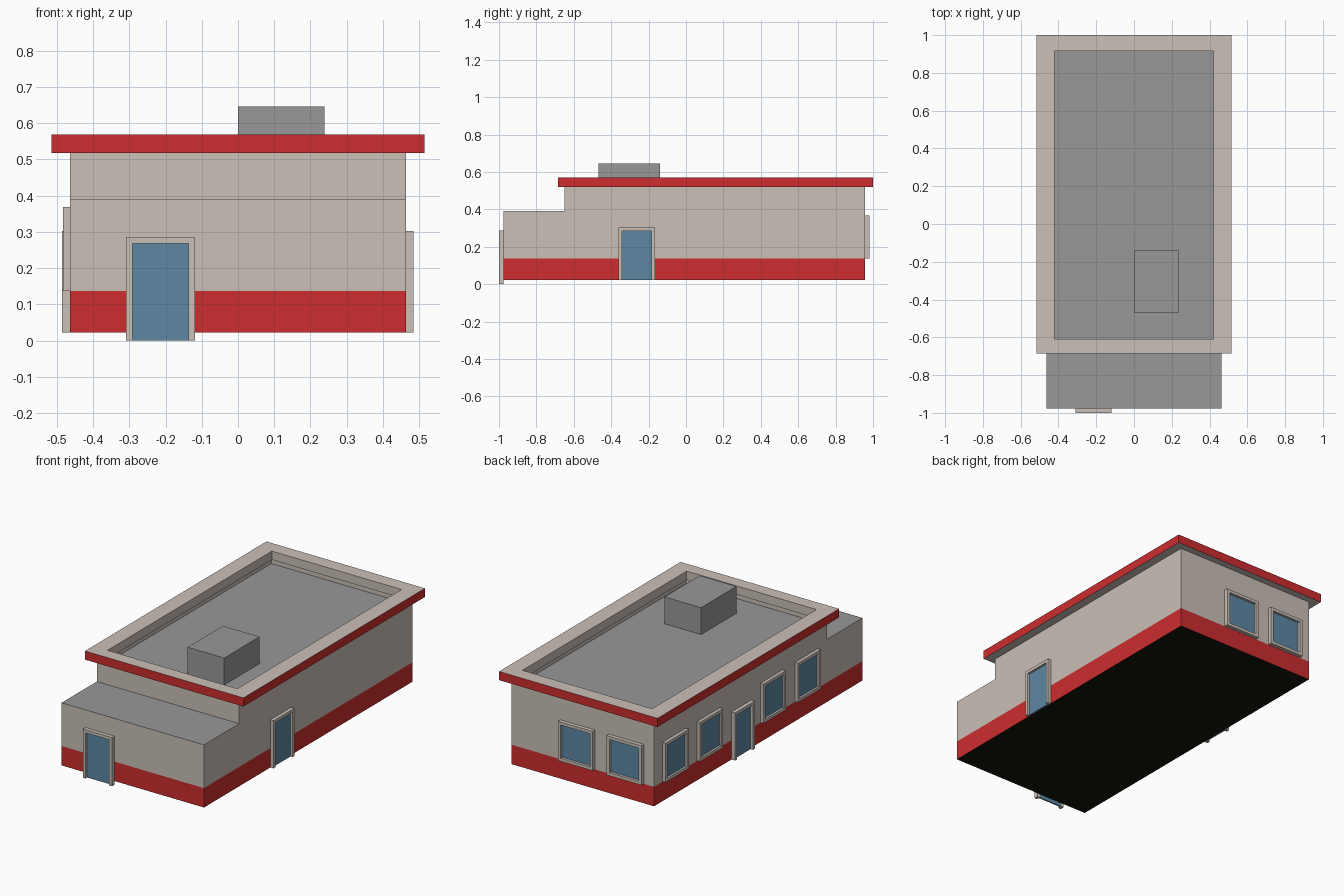
import bpy, bmesh
from mathutils import Vector

if "Cube" in bpy.data.objects:
    bpy.data.objects.remove(bpy.data.objects["Cube"])


def mat(name, col):
    m = bpy.data.materials.new(name)
    m.diffuse_color = (*col, 1)
    m.use_nodes = True
    m.node_tree.nodes["Principled BSDF"].inputs["Base Color"].default_value = m.diffuse_color
    return m


BEIGE = mat("beige_wall", (0.59, 0.525, 0.475))
RED = mat("red_paint", (0.61, 0.026, 0.028))
GRAY = mat("gray_roof", (0.314, 0.314, 0.314))
BLUE = mat("blue_glass", (0.112, 0.246, 0.376))
BLACK = mat("black_underside", (0.006, 0.006, 0.003))

# wall planes and heights
X, YF, YB, STEP = 0.463, -0.977, 0.958, -0.65
Z0, BAND, LOW, HIGH = 0.022, 0.136, 0.39, 0.519


def finish(name, bm, mats):
    bmesh.ops.recalc_face_normals(bm, faces=bm.faces)
    me = bpy.data.meshes.new(name)
    bm.to_mesh(me)
    bm.free()
    for m in mats:
        me.materials.append(m)
    ob = bpy.data.objects.new(name, me)
    bpy.context.collection.objects.link(ob)
    return ob


def box(name, lo, hi, m):
    bm = bmesh.new()
    bmesh.ops.create_cube(bm, size=1)
    for v in bm.verts:
        v.co = Vector([lo[i] if v.co[i] < 0 else hi[i] for i in range(3)])
    return finish(name, bm, [m])


def frame(name, outer, inner, w0, w1, place, mats, closed=True):
    """Border between two 4-point paths, from depth w0 to w1."""
    bm = bmesh.new()
    secs = [[bm.verts.new(place(*p, w)) for p, w in ((o, w0), (o, w1), (i, w1), (i, w0))]
            for o, i in zip(outer, inner)]
    n = len(secs)
    for k in range(n if closed else n - 1):
        a, b = secs[k], secs[(k + 1) % n]
        for j in range(4):
            bm.faces.new((a[j], a[(j + 1) % 4], b[(j + 1) % 4], b[j]))
    if not closed:
        bm.faces.new(secs[0])
        bm.faces.new(secs[-1])
    return finish(name, bm, mats)


def rect(u0, u1, v0, v1):
    return [(u0, v0), (u0, v1), (u1, v1), (u1, v0)]


# Building shell: stepped side profile, recessed main roof, painted by height
bm = bmesh.new()
prof = [(YF, Z0), (YF, LOW), (STEP, LOW), (STEP, HIGH), (YB, HIGH), (YB, Z0)]
f = bm.faces.new([bm.verts.new((-X, y, z)) for y, z in prof])
ext = bmesh.ops.extrude_face_region(bm, geom=[f])
bmesh.ops.translate(bm, vec=(2 * X, 0, 0),
                    verts=[g for g in ext["geom"] if isinstance(g, bmesh.types.BMVert)])
bmesh.ops.recalc_face_normals(bm, faces=bm.faces)
bmesh.ops.bisect_plane(bm, geom=bm.verts[:] + bm.edges[:] + bm.faces[:],
                       plane_co=(0, 0, BAND), plane_no=(0, 0, 1))
top = max(bm.faces, key=lambda q: q.calc_center_median().z)
bmesh.ops.inset_individual(bm, faces=[top], thickness=0.041)
ext = bmesh.ops.extrude_discrete_faces(bm, faces=[top])
floor = ext["faces"][0]
bmesh.ops.translate(bm, vec=(0, 0, -0.031), verts=floor.verts)
bm.normal_update()
for f in bm.faces:
    c = f.calc_center_median()
    if f.normal.z < -0.9:
        f.material_index = 3
    elif f.normal.z > 0.9 and c.z < HIGH - 0.01:
        f.material_index = 2
    elif c.z < BAND:
        f.material_index = 1
finish("building_shell", bm, [BEIGE, RED, GRAY, BLACK])

# Overhanging roof rim, red on its outer edge
rim = frame("roof_rim", rect(-0.515, 0.515, -0.685, 1.0), rect(-0.422, 0.422, -0.609, 0.917),
            HIGH - 0.001, 0.569, lambda u, v, w: (u, v, w), [BEIGE, RED])
for p in rim.data.polygons:
    if abs(p.normal.z) < 0.1 and (abs(p.center.x) > 0.5 or p.center.y > 0.95 or p.center.y < -0.65):
        p.material_index = 1

# Roof vent box
box("roof_unit", (0.0, -0.468, 0.485), (0.238, -0.14, 0.646), GRAY)

# Doors and windows
SIDES = {
    "front": lambda u, v, w: (u, YF - w, v),
    "back": lambda u, v, w: (u, YB + w, v),
    "left": lambda u, v, w: (-X - w, u, v),
    "right": lambda u, v, w: (X + w, u, v),
}


def opening(name, side, u0, u1, v0, v1, door, depth=0.023, t=0.018):
    place = SIDES[side]
    vin = v0 if door else v0 + t
    frame(name + "_frame", rect(u0, u1, v0, v1), rect(u0 + t, u1 - t, vin, v1 - t),
          0, depth, place, [BEIGE], closed=not door)
    a, b = place(u0 + t, vin, 0), place(u1 - t, v1 - t, 0.008)
    box(name + "_glass", [min(p) for p in zip(a, b)], [max(p) for p in zip(a, b)], BLUE)


opening("front_door", "front", -0.309, -0.119, 0.0, 0.286, True)
opening("right_door", "right", -0.36, -0.167, Z0, 0.302, True, 0.021)
opening("left_door", "left", 0.055, 0.239, Z0, 0.302, True)
for i, (a, b) in enumerate([(0.662, 0.878), (0.345, 0.558), (-0.24, -0.03), (-0.562, -0.352)]):
    opening(f"left_window_{i + 1}", "left", a, b, 0.137, 0.368, False, 0.02)
for i, (a, b) in enumerate([(-0.08, 0.147), (-0.397, -0.17)]):
    opening(f"back_window_{i + 1}", "back", a, b, 0.137, 0.368, False)
